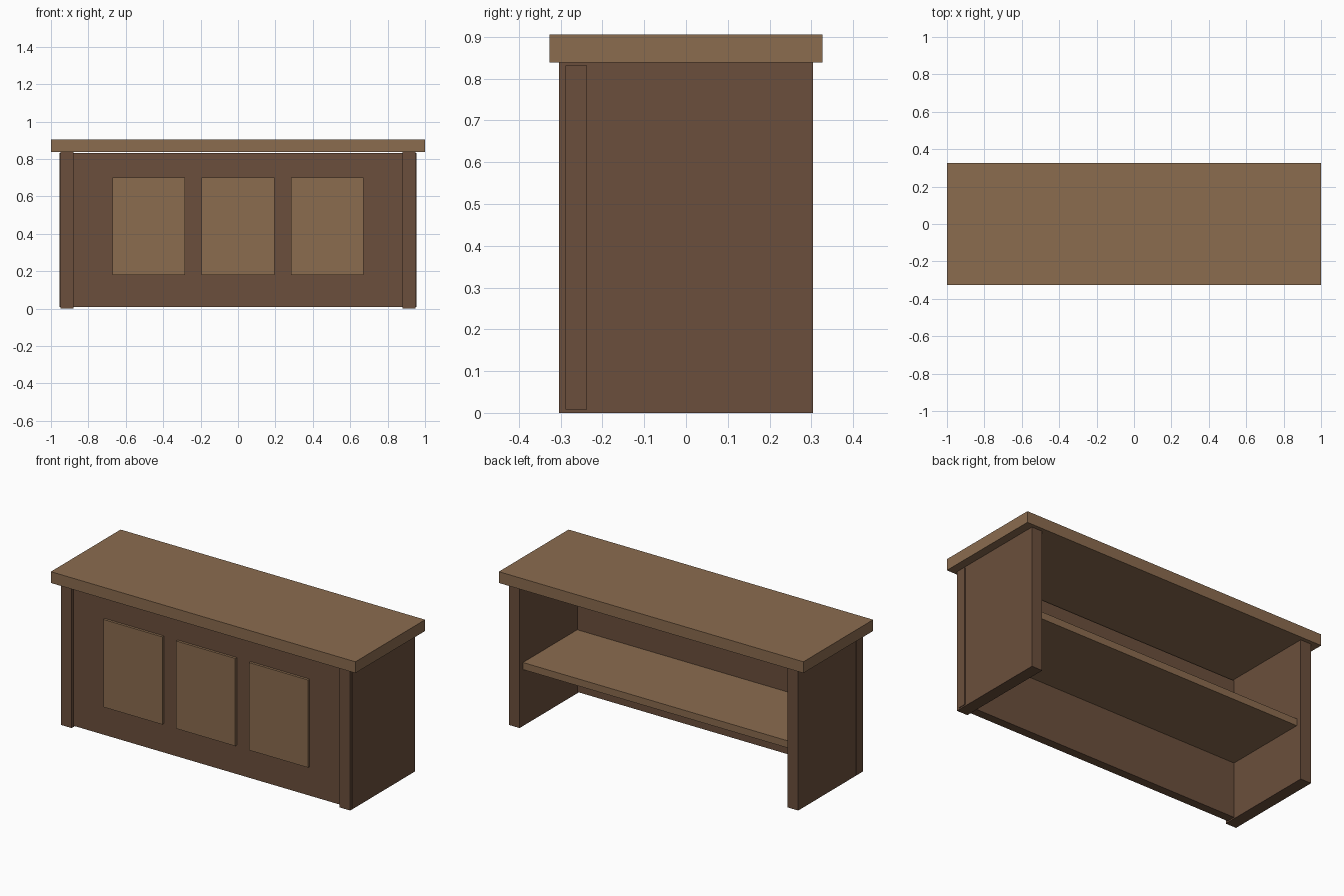
import bpy

cube = bpy.data.objects.get("Cube")
if cube:
    bpy.data.objects.remove(cube, do_unlink=True)


def make_material(name, rgb):
    mat = bpy.data.materials.new(name)
    mat.use_nodes = True
    mat.diffuse_color = (*rgb, 1)
    bsdf = next(n for n in mat.node_tree.nodes if n.type == 'BSDF_PRINCIPLED')
    bsdf.inputs["Base Color"].default_value = (*rgb, 1)
    return mat


light_wood = make_material("light_wood", (0.258, 0.149, 0.078))
dark_wood = make_material("dark_wood", (0.147, 0.078, 0.045))


def box(name, x, y, z, mat):
    """Add a box spanning the given (low, high) range on each axis."""
    spans = (x, y, z)
    bpy.ops.mesh.primitive_cube_add(size=1, location=[(a + b) / 2 for a, b in spans])
    obj = bpy.context.object
    obj.name = obj.data.name = name
    obj.scale = [b - a for a, b in spans]
    bpy.ops.object.transform_apply(location=False, rotation=False, scale=True)
    obj.data.materials.append(mat)
    return obj


# Overhanging counter top
box("counter_top", (-1, 1), (-0.327, 0.327), (0.838, 0.905), light_wood)

# Solid end panels
for side, x in (("left", (0.88, 0.95)), ("right", (-0.95, -0.88))):
    box(side + "_end_panel", x, (-0.304, 0.304), (0, 0.838), dark_wood)

# Front board, let through the end panels and just proud of them
box("front_board", (-0.954, 0.954), (-0.288, -0.237), (0.008, 0.831), dark_wood)

# Three raised decorative panels
for name, cx in (("right", -0.478), ("middle", 0), ("left", 0.478)):
    box(name + "_raised_panel", (cx - 0.194, cx + 0.194), (-0.303, -0.28),
        (0.18, 0.70), light_wood)

# Inner shelf, open to the back
box("shelf", (-0.885, 0.885), (-0.24, 0.272), (0.335, 0.377), light_wood)
